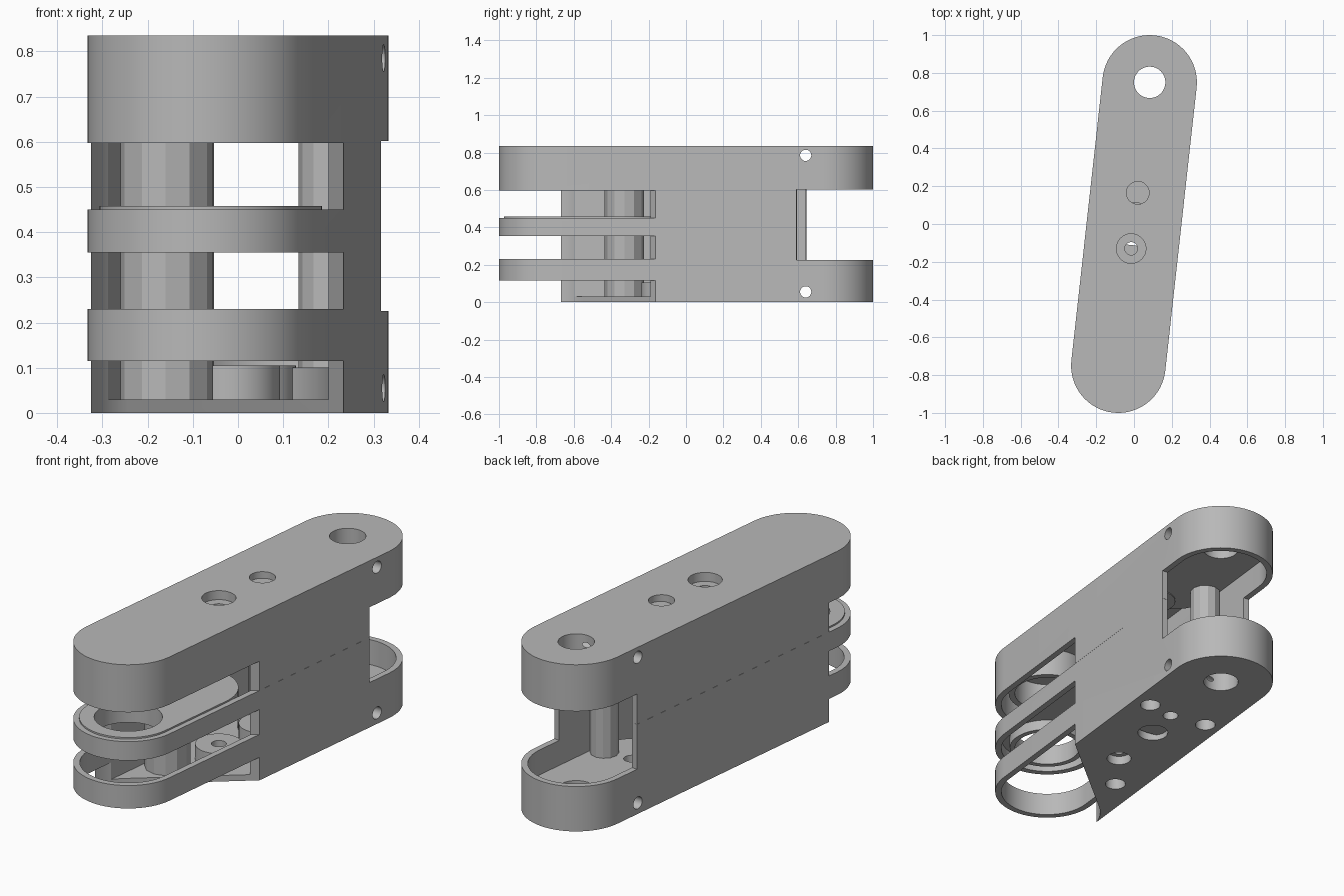
import bpy, bmesh, math
from mathutils import Vector

cube = bpy.data.objects.get("Cube")
if cube:
    bpy.data.objects.remove(cube)

grey = bpy.data.materials.new("plain_grey")
grey.use_nodes = True
GREY = (0.48, 0.48, 0.48, 1)
grey.diffuse_color = GREY
grey.node_tree.nodes["Principled BSDF"].inputs["Base Color"].default_value = GREY

FRONT, BACK = Vector((-0.083, -0.75)), Vector((0.083, 0.75))
AXIS = (BACK - FRONT).normalized()
SIDE = Vector((AXIS.y, -AXIS.x))
SWING = Vector((0.775, 0.63)).normalized()
R, WALL, SEAM, TOP = 0.25, 0.03, 0.45, 0.835


def prism(name, points, z0, z1):
    bm = bmesh.new()
    base = bm.faces.new([bm.verts.new((p[0], p[1], z0)) for p in points])
    top = bmesh.ops.extrude_face_region(bm, geom=[base])["geom"]
    bmesh.ops.translate(bm, vec=(0, 0, z1 - z0),
                        verts=[g for g in top if isinstance(g, bmesh.types.BMVert)])
    bmesh.ops.recalc_face_normals(bm, faces=bm.faces)
    mesh = bpy.data.meshes.new(name)
    bm.to_mesh(mesh)
    bm.free()
    mesh.materials.append(grey)
    obj = bpy.data.objects.new(name, mesh)
    bpy.context.collection.objects.link(obj)
    return obj


def disc(c, r, n=48):
    return [(c[0] + r * math.cos(2 * math.pi * i / n),
             c[1] + r * math.sin(2 * math.pi * i / n)) for i in range(n)]


def stadium(a, b, r, n=32):
    start = math.atan2(b.y - a.y, b.x - a.x) + math.pi / 2
    pts = []
    for c, s in ((a, start), (b, start + math.pi)):
        for i in range(n + 1):
            t = s + math.pi * i / n
            pts.append((c.x + r * math.cos(t), c.y + r * math.sin(t)))
    return pts


def cut(obj, cutters):
    """Subtract each (outline, z0, z1) from the object."""
    for cutter in cutters:
        tool = cutter if isinstance(cutter, bpy.types.Object) else prism("cutter", *cutter)
        tool.hide_render = True
        mod = obj.modifiers.new("cut", "BOOLEAN")
        mod.operation, mod.solver, mod.object = "DIFFERENCE", "EXACT", tool
        bpy.context.view_layer.update()
        graph = bpy.context.evaluated_depsgraph_get()
        mesh = bpy.data.meshes.new_from_object(obj.evaluated_get(graph))
        obj.modifiers.clear()
        obj.data = mesh
        bpy.data.objects.remove(tool)
    return obj


def side_drill(z):
    """Cross hole through both side walls."""
    tool = prism("cutter", disc((0, 0), 0.03, 24), -0.6, 0.6)
    tool.rotation_euler = (0, math.pi / 2, 0)
    tool.location = (0.05, 0.64, z)
    return tool


# Swing clearance at the front, open bay at the back
sweep = stadium(FRONT, FRONT + 2 * SWING, 0.256)
bay_start = BACK - 0.133 * AXIS
bay = [bay_start - 0.5 * SIDE, bay_start + 0.5 * SIDE,
       bay_start + 0.5 * SIDE + AXIS, bay_start - 0.5 * SIDE + AXIS]
inner = stadium(FRONT, BACK, R - WALL)
outer = stadium(FRONT, BACK, R)

# Screw positions: centre, top counterbore, bottom counterbore
SCREWS = (((-0.015, -0.13), 0.078, 0.058), ((0.02, 0.165), 0.06, 0.072))
POSTS = (((-0.16, -0.33), 0.105), ((0.2, 0.36), 0.066), ((-0.125, 0.385), 0.072))

pivot_bore = (disc(BACK, 0.083), -0.1, 0.95)
bores = [(disc(c, 0.034), -0.1, 0.95) for c, _, _ in SCREWS]
top_bores = [(disc(c, t), TOP - 0.045, 0.95) for c, t, _ in SCREWS]
low_bores = [(disc(c, b), -0.1, 0.045) for c, _, b in SCREWS]
sockets = [(disc(c, 0.048), -0.1, 0.085) for c, _ in POSTS]
pin_hole = (disc((0.06, 0.345), 0.036), -0.1, 0.2)

# Lower and upper housings
lower = cut(prism("lower_housing", outer, 0, SEAM), [
    (inner, WALL, 0.6), (sweep, -0.1, 0.115), (sweep, 0.23, 0.355), (bay, 0.225, 0.6),
    side_drill(0.055), pivot_bore, pin_hole] + bores + low_bores + sockets)
upper = cut(prism("upper_housing", outer, SEAM + 0.0005, TOP), [
    (inner, 0.3, TOP - 0.035), (sweep, 0.3, 0.597), (bay, 0.3, 0.602),
    side_drill(0.785), pivot_bore] + bores + top_bores)

# Thick pads around the back pivot
pad = stadium(BACK - 0.42 * AXIS, BACK, R - WALL + 0.003)
cut(prism("lower_pivot_pad", pad, WALL - 0.002, 0.1),
    [pivot_bore, pin_hole, side_drill(0.055)] + sockets[1:])
cut(prism("upper_pivot_pad", pad, 0.735, TOP - 0.033), [pivot_bore, side_drill(0.785)])

# Middle deck with its wide front opening
opening = (disc(FRONT, 0.155), 0.2, 0.7)
cut(prism("middle_deck", stadium(FRONT, FRONT + 0.42 * AXIS, R - WALL + 0.003), 0.41, 0.458),
    [opening])
cut(prism("deck_collar", disc(FRONT, 0.18), 0.358, 0.411), [opening])
cut(prism("upper_collar", disc(FRONT, 0.185), 0.66, 0.802), [opening, (disc(FRONT, 0.155), 0.6, 0.9)])

# Bosses around the two through screws
for i, (c, t, b) in enumerate(SCREWS):
    cut(prism(f"lower_boss_{i}", disc(c, 0.108), WALL - 0.002, 0.105), [bores[i], low_bores[i]])
    cut(prism(f"upper_boss_{i}", disc(c, 0.108), 0.73, TOP - 0.033), [bores[i], top_bores[i]])

# Faceted assembly posts beside the walls
for i, (c, r) in enumerate(POSTS):
    cut(prism(f"assembly_post_{i}", disc(c, r, 12), WALL - 0.002, TOP - 0.033), [sockets[i]])

# Crisp edges with smooth round walls
bpy.ops.object.select_all(action="DESELECT")
for obj in bpy.context.collection.objects:
    if obj.type == "MESH" and obj.data.materials and obj.data.materials[0] == grey:
        obj.select_set(True)
        bpy.context.view_layer.objects.active = obj
bpy.ops.object.shade_smooth_by_angle(angle=math.radians(25))
